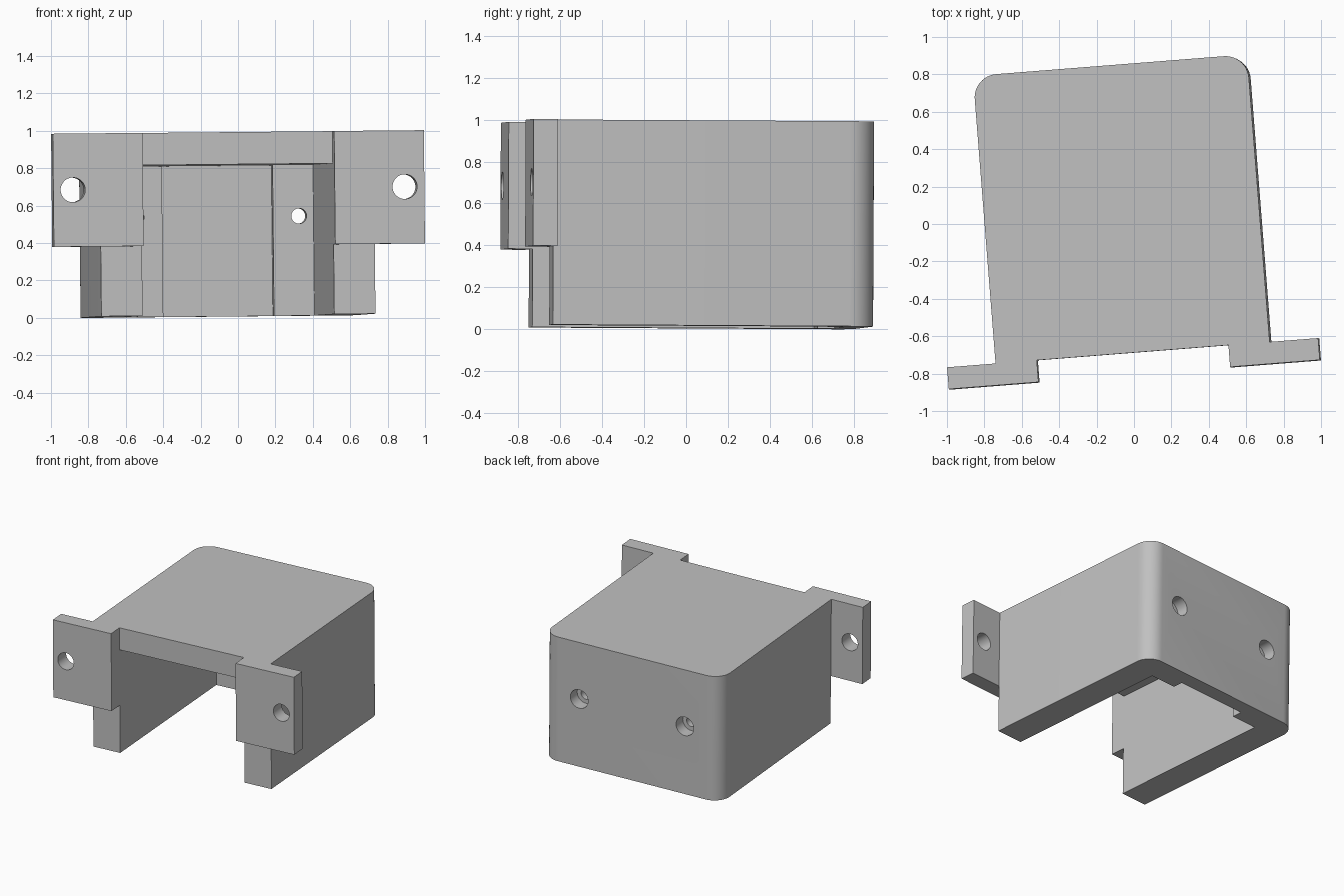
import bpy, bmesh, math
from mathutils import Matrix

cube = bpy.data.objects.get("Cube")
if cube:
    bpy.data.objects.remove(cube, do_unlink=True)

# Main dimensions
HALF, INNER, FLANGE = 0.735, 0.514, 0.995   # half widths of body, cavity, flanges
FRONT, BACK, TIP = -0.688, 0.854, -0.805    # body front, body back, flange front
HEIGHT, CEILING, FLANGE_Z = 0.978, 0.806, 0.373
BACK_INNER, RADIUS = 0.66, 0.125

grey = bpy.data.materials.new("plain grey")
grey.use_nodes = True
grey.diffuse_color = (0.53, 0.53, 0.53, 1)
grey.node_tree.nodes["Principled BSDF"].inputs["Base Color"].default_value = grey.diffuse_color


def add_object(name, bm):
    bmesh.ops.recalc_face_normals(bm, faces=bm.faces)
    mesh = bpy.data.meshes.new(name)
    bm.to_mesh(mesh)
    bm.free()
    mesh.materials.append(grey)
    obj = bpy.data.objects.new(name, mesh)
    bpy.context.collection.objects.link(obj)
    return obj


def prism(name, outline, z0, z1):
    bm = bmesh.new()
    face = bm.faces.new([bm.verts.new((x, y, z0)) for x, y in outline])
    up = bmesh.ops.extrude_face_region(bm, geom=[face])["geom"]
    verts = [g for g in up if isinstance(g, bmesh.types.BMVert)]
    bmesh.ops.translate(bm, verts=verts, vec=(0, 0, z1 - z0))
    return add_object(name, bm)


def box(name, x0, x1, y0, y1, z0, z1):
    return prism(name, [(x0, y0), (x1, y0), (x1, y1), (x0, y1)], z0, z1)


def cylinder_y(name, x, z, radius, y0, y1):
    bm = bmesh.new()
    place = Matrix.Translation((x, (y0 + y1) / 2, z)) @ Matrix.Rotation(math.pi / 2, 4, 'X')
    bmesh.ops.create_cone(bm, cap_ends=True, segments=48, radius1=radius,
                          radius2=radius, depth=y1 - y0, matrix=place)
    return add_object(name, bm)


def combine(target, other, operation):
    mod = target.modifiers.new(operation.lower(), 'BOOLEAN')
    mod.operation, mod.solver, mod.object = operation, 'EXACT', other
    bpy.context.view_layer.objects.active = target
    bpy.ops.object.modifier_apply(modifier=mod.name)
    bpy.data.objects.remove(other, do_unlink=True)


# Block with the two rear corners rounded
outline = [(-HALF, FRONT), (HALF, FRONT)]
for side, start in ((1, 0), (-1, 90)):
    for i in range(13):
        a = math.radians(start + i * 7.5)
        outline.append((side * (HALF - RADIUS) + RADIUS * math.cos(a),
                        BACK - RADIUS + RADIUS * math.sin(a)))
body = prism("bracket_body", outline, 0, HEIGHT)

# Cavity open to the front and bottom, with a shallow recess in the rear wall
combine(body, box("cavity", -INNER, INNER, -1, BACK_INNER, -0.2, CEILING), 'DIFFERENCE')
combine(body, box("rear_recess", -0.297, 0.297, 0.5, BACK_INNER + 0.08, -0.2, CEILING), 'DIFFERENCE')

for side in (-1, 1):
    # Counterbored hole in the rear wall
    x = side * 0.436
    combine(body, cylinder_y("screw_hole", x, 0.533, 0.041, 0.55, 1), 'DIFFERENCE')
    combine(body, cylinder_y("counterbore", x, 0.533, 0.073, BACK - 0.095, 1), 'DIFFERENCE')
    # Mounting flange with its bolt hole
    x0, x1 = sorted((side * INNER, side * FLANGE))
    flange = box("flange", x0, x1, TIP, FRONT, FLANGE_Z, HEIGHT)
    combine(flange, cylinder_y("bolt_hole", side * 0.89, 0.677, 0.066, -1, -0.5), 'DIFFERENCE')
    combine(body, flange, 'UNION')

# Slight turn and tilt of the whole part
turn = (Matrix.Translation((0, 0, 0.012)) @ Matrix.Rotation(-0.005, 4, 'X')
        @ Matrix.Rotation(-0.0101, 4, 'Y') @ Matrix.Rotation(math.radians(4.5), 4, 'Z'))
body.data.transform(turn @ Matrix.Translation((-0.052, -0.003, 0)))

bpy.ops.object.select_all(action='DESELECT')
body.select_set(True)
bpy.context.view_layer.objects.active = body
bpy.ops.object.shade_smooth_by_angle(angle=math.radians(30))
